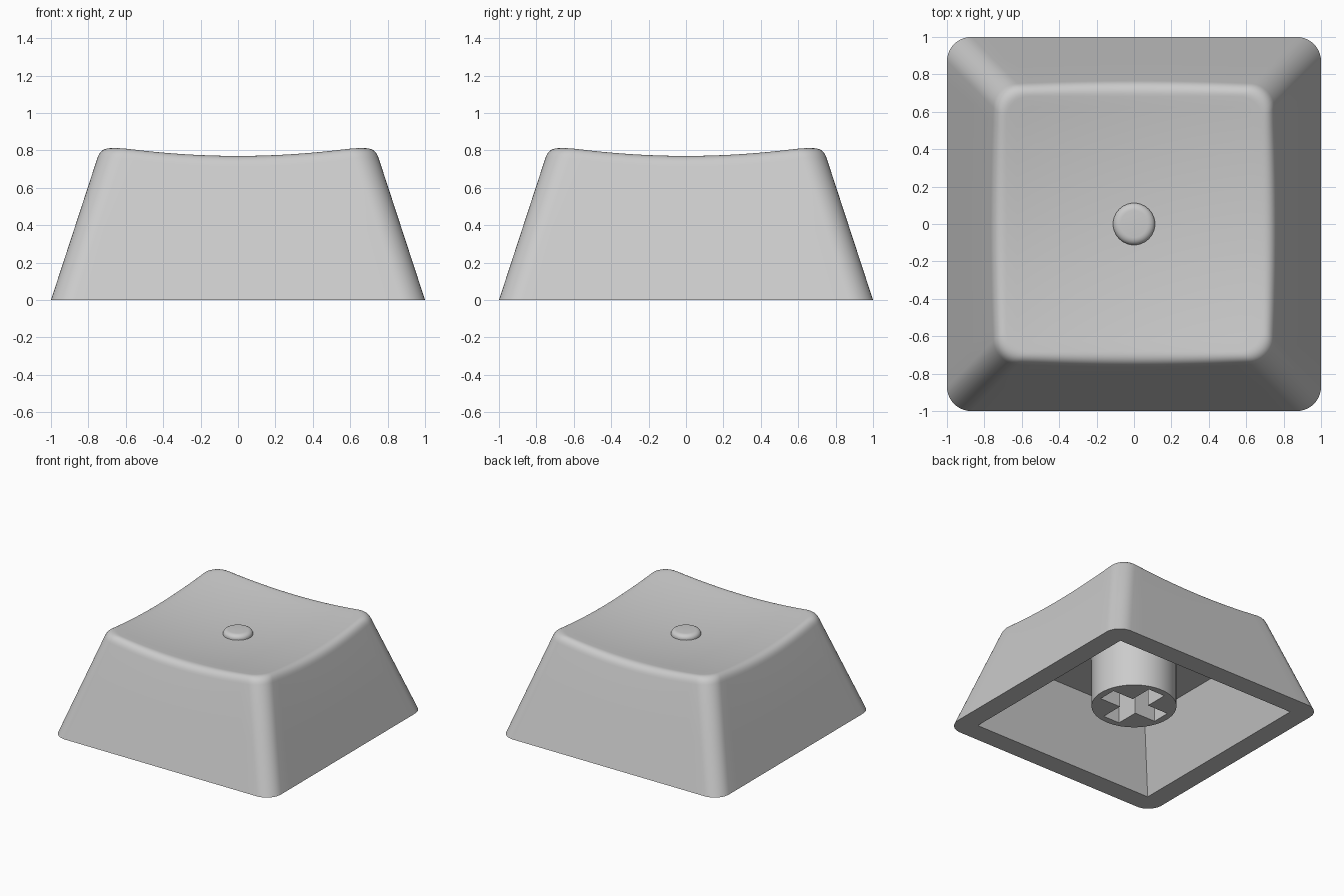
import bpy
import bmesh
from math import sin, cos, pi, radians
from mathutils import Vector

cube = bpy.data.objects.get("Cube")
if cube:
    bpy.data.objects.remove(cube, do_unlink=True)

grey = bpy.data.materials.new("grey plastic")
grey.use_nodes = True
grey.diffuse_color = (0.6, 0.6, 0.6, 1)
grey.node_tree.nodes["Principled BSDF"].inputs["Base Color"].default_value = (0.6, 0.6, 0.6, 1)

HEIGHT, DISH = 0.718, 0.11      # dish centre height and curvature
SLOPE = 0.327                   # inward lean of the walls
CORNER, FILLET = 0.13, 0.065
ARC, EDGE = 10, 16              # segments per corner and per side


def finish(name, bm, angle=35):
    bmesh.ops.remove_doubles(bm, verts=bm.verts, dist=0.0001)
    bmesh.ops.recalc_face_normals(bm, faces=bm.faces)
    mesh = bpy.data.meshes.new(name)
    bm.to_mesh(mesh)
    bm.free()
    mesh.materials.append(grey)
    obj = bpy.data.objects.new(name, mesh)
    bpy.context.collection.objects.link(obj)
    if angle:
        shade(obj, angle)
    return obj


def shade(obj, angle):
    bpy.ops.object.select_all(action="DESELECT")
    obj.select_set(True)
    bpy.context.view_layer.objects.active = obj
    bpy.ops.object.shade_smooth_by_angle(angle=radians(angle))


def rounded_square(half, r, z):
    """Loop of points with matching counts for any size and corner radius."""
    points = []
    for side in range(4):
        a0 = side * pi / 2
        for i in range(ARC + 1):
            a = a0 + pi / 2 * i / ARC
            cx = (half - r) * (1 if side in (0, 3) else -1)
            cy = (half - r) * (1 if side in (0, 1) else -1)
            points.append(Vector((cx + r * cos(a), cy + r * sin(a), z)))
        start = points[-1]
        along = Vector((-sin(a0 + pi / 2), cos(a0 + pi / 2), 0))
        for i in range(1, EDGE):
            points.append(start + along * (2 * (half - r) * i / EDGE))
    return points


def dish(p):
    return Vector((p.x, p.y, HEIGHT + DISH * (p.x ** 2 + p.y ** 2)))


def skin(bm, loops):
    rings = [[bm.verts.new(p) for p in loop] for loop in loops]
    for a, b in zip(rings, rings[1:]):
        for i in range(len(a)):
            j = (i + 1) % len(a)
            bm.faces.new((a[i], a[j], b[j], b[i]))
    return rings


# Shell: each column runs up the wall, round the rim and across the dish
base = rounded_square(1, CORNER, 0)
wall_top = rounded_square(1 - SLOPE, CORNER, 1)
columns = []
for b, t in zip(base, wall_top):
    f = HEIGHT
    for _ in range(12):
        f = dish(b.lerp(t, f)).z
    rim = b.lerp(t, f)
    low = rim - (t - b).normalized() * FILLET
    flat = Vector((rim.x, rim.y, 0))
    inner = dish(flat - flat.normalized() * FILLET)
    column = [b, b.lerp(low, 0.5)]
    for i in range(9):
        u = i / 8
        column.append(low * (1 - u) ** 2 + rim * (2 * u * (1 - u)) + inner * u ** 2)
    for i in range(1, 13):
        column.append(dish(inner * (1 - i / 12)))
    columns.append(column)
outer = [list(loop) for loop in zip(*columns)]

# Underside: flat rim, sharp-cornered tapered cavity and flat ceiling
CAVITY_TOP = 0.535
inside = [rounded_square(0.65, 0, CAVITY_TOP), rounded_square(0.835, 0, 0)]
bm = bmesh.new()
rings = skin(bm, inside + outer)
bm.faces.new(rings[0])
finish("keycap_shell", bm)

# Homing bump on the dish
profile = [(0.112, HEIGHT - 0.02), (0.112, HEIGHT + 0.008)]
for i in range(1, 7):
    a = pi / 2 * i / 6
    profile.append((0.072 + 0.04 * cos(a), HEIGHT + 0.008 + 0.032 * sin(a)))
bm = bmesh.new()
bump = skin(bm, [[Vector((r * cos(2 * pi * i / 48), r * sin(2 * pi * i / 48), z))
                  for i in range(48)] for r, z in profile])
bm.faces.new(bump[0])
bm.faces.new(bump[-1])
finish("homing_bump", bm)

# Stem with a cross-shaped socket
STEM_LOW, STEM_R = 0.11, 0.32
bm = bmesh.new()
stem_height = CAVITY_TOP + 0.03 - STEM_LOW
bmesh.ops.create_cone(bm, cap_ends=True, segments=64, radius1=STEM_R, radius2=STEM_R,
                      depth=stem_height)
bmesh.ops.translate(bm, verts=bm.verts, vec=(0, 0, STEM_LOW + stem_height / 2))
stem = finish("stem", bm, 0)

L, W = 0.265, 0.075
quarter = [Vector((L, -W, 0)), Vector((L, W, 0)), Vector((W, W, 0))]
cross = []
for k in range(4):
    for p in quarter:
        c, s = round(cos(k * pi / 2)), round(sin(k * pi / 2))
        cross.append(Vector((c * p.x - s * p.y, s * p.x + c * p.y, 0)))
bm = bmesh.new()
ends = skin(bm, [[p + Vector((0, 0, z)) for p in cross] for z in (0.02, 0.45)])
bm.faces.new(ends[0])
bm.faces.new(ends[1])
cutter = finish("socket_cutter", bm, 0)
cutter.hide_render = True

cut = stem.modifiers.new("socket", "BOOLEAN")
cut.operation = "DIFFERENCE"
cut.solver = "EXACT"
cut.object = cutter
bpy.context.view_layer.objects.active = stem
bpy.ops.object.modifier_apply(modifier=cut.name)
bpy.data.objects.remove(cutter, do_unlink=True)
shade(stem, 30)
